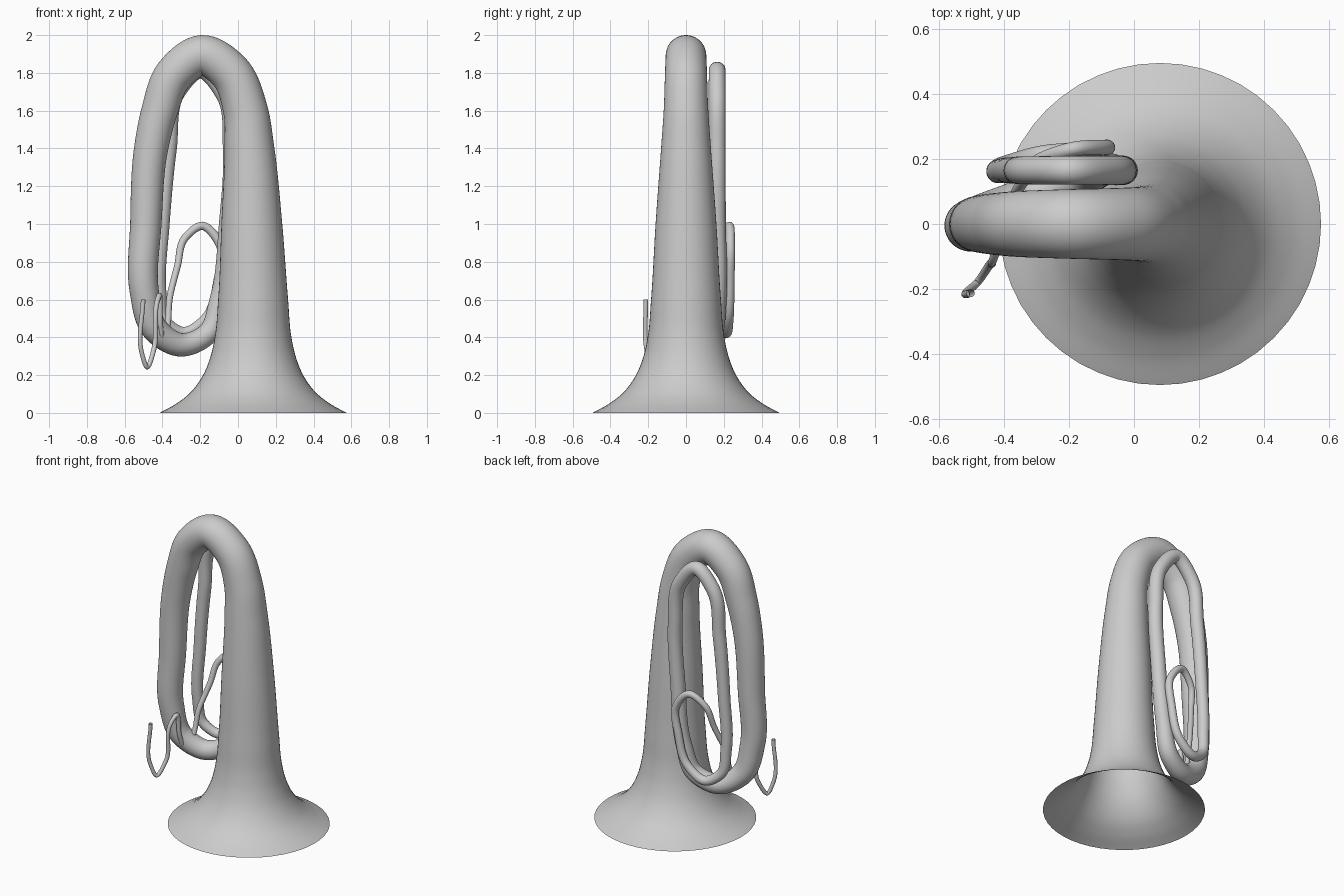
import bpy
import bmesh
from math import sin, cos, pi
from mathutils import Vector

cube = bpy.data.objects.get("Cube")
if cube:
    bpy.data.objects.remove(cube, do_unlink=True)

metal = bpy.data.materials.new("light_grey_metal")
metal.use_nodes = True
grey = (0.6, 0.6, 0.6, 1.0)
metal.diffuse_color = grey
metal.node_tree.nodes["Principled BSDF"].inputs["Base Color"].default_value = grey

# Each path point is x, y, z, tube radius
flared_bell = [
    (.08, 0, 0, .495), (.08, 0, .05, .405), (.08, 0, .1, .34), (.08, 0, .2, .265),
    (.08, 0, .3, .225), (.08, 0, .4, .203), (.08, 0, .6, .185),
]
main_bow = [
    (.073, 0, 1, .161), (.06, 0, 1.4, .132), (.04, 0, 1.6, .118),
    (-.04, 0, 1.8, .111), (-.19, 0, 1.893, .107), (-.34, 0, 1.79, .102),
    (-.415, 0, 1.6, .096), (-.46, 0, 1.4, .09), (-.488, 0, 1, .083),
    (-.497, 0, .65, .077),
]
second_coil = [
    (-.445, .03, .45, .07), (-.3, .09, .36, .062), (-.16, .14, .42, .056),
    (-.1, .165, .6, .05), (-.055, .165, 1, .046), (-.035, .165, 1.4, .045),
    (-.07, .165, 1.68, .045), (-.2, .165, 1.815, .044), (-.32, .165, 1.7, .043),
    (-.365, .165, 1.4, .041), (-.4, .165, 1, .038), (-.415, .165, .65, .035),
]
small_loop = [
    (-.39, .18, .49, .032), (-.29, .21, .425, .03), (-.17, .225, .5, .027),
    (-.105, .232, .7, .025), (-.09, .235, .88, .024), (-.19, .23, .99, .022),
    (-.285, .2, .92, .02), (-.32, .16, .78, .018), (-.36, .1, .62, .017),
]
mouth_pipe = [
    (-.385, .03, .42, .015), (-.4, 0, .4, .015), (-.41, -.03, .46, .014),
    (-.418, -.065, .62, .014), (-.43, -.1, .58, .013), (-.447, -.13, .33, .013),
    (-.482, -.18, .242, .012), (-.51, -.205, .32, .012), (-.502, -.213, .6, .012),
]


def smooth_path(points, steps=10):
    """Chord-weighted cubic through every point, radius included."""
    pts = [Vector(p) for p in points]
    gaps = [(b - a).length for a, b in zip(pts, pts[1:])]
    slopes = [(b - a) / g for a, b, g in zip(pts, pts[1:], gaps)]
    tangents = [slopes[0]]
    for i in range(1, len(slopes)):
        before, after = gaps[i - 1], gaps[i]
        tangents.append((slopes[i - 1] * after + slopes[i] * before) / (before + after))
    tangents.append(slopes[-1])
    result = []
    for i, gap in enumerate(gaps):
        for k in range(steps):
            t = k / steps
            rise = t * t * (3 - 2 * t)
            result.append(pts[i] * (1 - rise) + pts[i + 1] * rise
                          + tangents[i] * (gap * t * (1 - t) ** 2)
                          - tangents[i + 1] * (gap * t * t * (1 - t)))
    result.append(pts[-1])
    return result


def make_rings(path, sides=48):
    """Circles carried along the path without twisting."""
    centres = [p.to_3d() for p in path]
    last = len(centres) - 1
    side = Vector((1, 0, 0))
    rings = []
    for i, centre in enumerate(centres):
        along = (centres[min(i + 1, last)] - centres[max(i - 1, 0)]).normalized()
        if i == 0:
            along = Vector((0, 0, 1))
        side = (side - along * side.dot(along)).normalized()
        up = along.cross(side)
        angles = [2 * pi * k / sides for k in range(sides)]
        rings.append([centre + (side * cos(a) + up * sin(a)) * path[i].w for a in angles])
    return rings


def skin(name, rings):
    """Open tube joining neighbouring circles."""
    bm = bmesh.new()
    loops = [[bm.verts.new(co) for co in ring] for ring in rings]
    for low, high in zip(loops, loops[1:]):
        for k in range(len(low)):
            n = (k + 1) % len(low)
            face = bm.faces.new((low[k], low[n], high[n], high[k]))
            face.smooth = True
    mesh = bpy.data.meshes.new(name)
    bm.to_mesh(mesh)
    bm.free()
    mesh.materials.append(metal)
    obj = bpy.data.objects.new(name, mesh)
    bpy.context.collection.objects.link(obj)
    return obj


# One continuous tapering tube, split into its named parts
sections = {
    "flared_bell": flared_bell,
    "main_bow": main_bow,
    "second_coil": second_coil,
    "small_loop": small_loop,
    "mouth_pipe": mouth_pipe,
}
steps = 10
all_points = [p for section in sections.values() for p in section]
rings = make_rings(smooth_path(all_points, steps))
start = 0
for name, section in sections.items():
    end = start + len(section) * steps
    skin(name, rings[start:end + 1])
    start = end
